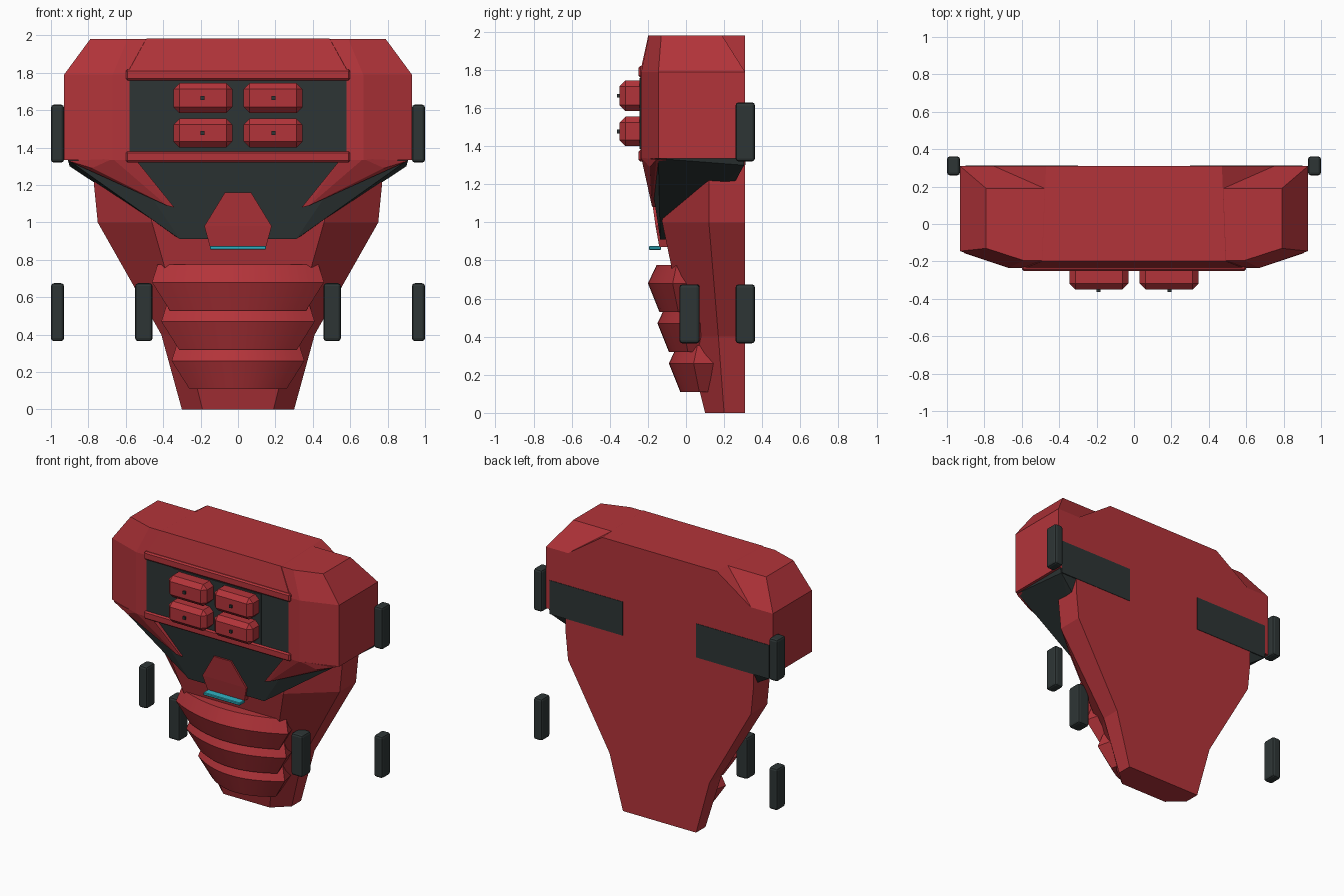
import bpy, bmesh, math
from mathutils import Vector

default = bpy.data.objects.get("Cube")
if default:
    bpy.data.objects.remove(default, do_unlink=True)


def material(name, rgb):
    m = bpy.data.materials.new(name)
    m.use_nodes = True
    m.diffuse_color = (*rgb, 1)
    m.node_tree.nodes["Principled BSDF"].inputs["Base Color"].default_value = (*rgb, 1)
    return m


RED = material("armour red", (0.45, 0.034, 0.042))
DARK = material("dark grey", (0.027, 0.036, 0.036))
CYAN = material("cyan light", (0.03, 0.45, 0.55))


def finish(name, bm, mat):
    bmesh.ops.recalc_face_normals(bm, faces=bm.faces[:])
    me = bpy.data.meshes.new(name)
    bm.to_mesh(me)
    bm.free()
    me.materials.append(mat)
    ob = bpy.data.objects.new(name, me)
    bpy.context.collection.objects.link(ob)
    return ob


def box(name, x, y, z, mat, bevel=0, segments=1):
    bm = bmesh.new()
    bmesh.ops.create_cube(bm, size=1)
    for v in bm.verts:
        for i, (lo, hi) in enumerate((x, y, z)):
            v.co[i] = lo if v.co[i] < 0 else hi
    ob = finish(name, bm, mat)
    if bevel:
        mod = ob.modifiers.new("chamfer", "BEVEL")
        mod.width = bevel
        mod.segments = segments
    return ob


def hull(name, points, mat, mirrored=True):
    bm = bmesh.new()
    for x, y, z in points:
        for s in ((1, -1) if mirrored else (1,)):
            bm.verts.new((x * s, y, z))
    res = bmesh.ops.convex_hull(bm, input=bm.verts[:])
    loose = [v for v in bm.verts if not v.link_faces]
    bmesh.ops.delete(bm, geom=loose, context="VERTS")
    bmesh.ops.dissolve_limit(bm, angle_limit=0.01, verts=bm.verts[:], edges=bm.edges[:])
    return finish(name, bm, mat)


def loft(name, rings, mat):
    bm = bmesh.new()
    loops = [[bm.verts.new(p) for p in ring] for ring in rings]
    n = len(loops[0])
    for a, b in zip(loops, loops[1:]):
        for i in range(n):
            bm.faces.new((a[i], a[(i + 1) % n], b[(i + 1) % n], b[i]))
    bm.faces.new(loops[0])
    bm.faces.new(loops[-1])
    return finish(name, bm, mat)


def chamfered(z, side, front_half, front, corner, back):
    return [(-side, back, z), (-side, corner, z), (-front_half, front, z),
            (front_half, front, z), (side, corner, z), (side, back, z)]


def bowed(z, half, front, corner, back):
    steps = 12
    arc = []
    for i in range(steps + 1):
        t = 2 * i / steps - 1
        arc.append((half * t, front + (corner - front) * t * t, z))
    return [(-half * 0.9, back, z)] + arc + [(half * 0.9, back, z)]


# Shoulders and chest shell
loft("chest_shell", [chamfered(1.335, 0.93, 0.67, -0.235, -0.145, 0.31),
                     chamfered(1.79, 0.93, 0.67, -0.235, -0.145, 0.31),
                     chamfered(1.98, 0.79, 0.59, -0.195, -0.13, 0.19)], RED)
# Raised middle of the chest, full depth at the back
hull("chest_crown", [(0.49, -0.198, 1.982), (0.59, -0.238, 1.80), (0.47, 0.19, 1.982),
                     (0.47, 0.31, 1.982), (0.75, 0.31, 1.79)], RED)

# Tapering trunk
loft("trunk", [chamfered(0, 0.30, 0.19, 0.10, 0.20, 0.31),
               chamfered(0.4, 0.41, 0.29, 0.0, 0.17, 0.31),
               chamfered(1.0, 0.75, 0.46, -0.125, 0.12, 0.31),
               chamfered(1.2, 0.77, 0.5, -0.12, 0.12, 0.31),
               chamfered(1.34, 0.77, 0.5, -0.12, 0.12, 0.31)], RED)

# Dark pan under the chest
hull("under_chest_pan", [(0.91, -0.145, 1.335), (0.91, 0.305, 1.335), (0.6, -0.2, 1.335),
                         (0.9, 0.305, 1.3), (0.74, 0.25, 1.2), (0.74, 0.15, 1.2),
                         (0.31, -0.135, 0.91), (0.31, -0.11, 0.91)], DARK)

# Red straps running from the shoulders toward the middle
for side, label in ((1, "left"), (-1, "right")):
    outline = [(0.55, -0.235, 1.34), (0.67, -0.235, 1.34), (0.91, -0.155, 1.33),
               (0.78, -0.19, 1.29), (0.34, -0.175, 1.08), (0.38, -0.18, 1.09)]
    hull(label + "_chest_strap", [(x * side, y + d, z) for x, y, z in outline
                                  for d in (0, 0.05)], RED, mirrored=False)
    # Dark rear panels
    box(label + "_rear_panel", sorted((0.3 * side, 0.9 * side)), (0.306, 0.313),
        (1.3, 1.55), DARK)

# Waist plate and light bar
hull("waist_plate", [(x, y + d, z) for x, y, z in
                     ((0.07, -0.185, 1.16), (0.18, -0.16, 0.98), (0.15, -0.14, 0.87))
                     for d in (0, 0.06)], RED)
box("waist_light", (-0.15, 0.15), (-0.195, -0.13), (0.855, 0.875), CYAN, 0.004)

# Framed launcher bay
box("launcher_bay", (-0.58, 0.58), (-0.24, -0.232), (1.37, 1.77), DARK)
box("launcher_back_plate", (-0.36, 0.36), (-0.245, -0.238), (1.385, 1.757), DARK)
for low, label in ((1.32, "lower"), (1.76, "upper")):
    box(label + "_bay_bar", (-0.6, 0.6), (-0.25, -0.2), (low, low + 0.06), RED, 0.01)

# Launcher pods with small tips
for side, s_name in ((1, "left"), (-1, "right")):
    for low, high, row in ((1.4, 1.555, "lower"), (1.585, 1.745, "upper")):
        name = row + "_" + s_name
        box(name + "_pod", sorted((0.03 * side, 0.345 * side)), (-0.35, -0.2),
            (low, high), RED, 0.032)
        mid, c = (low + high) / 2, 0.19 * side
        box(name + "_pod_tip", (c - 0.01, c + 0.01), (-0.363, -0.34),
            (mid - 0.01, mid + 0.01), DARK)

# Three bowed belly bands: height, half width and front of the widest line
for i, (z, half, front, back) in enumerate(((0.68, 0.46, -0.2, 0.1),
                                            (0.47, 0.41, -0.15, 0.15),
                                            (0.26, 0.355, -0.09, 0.2))):
    corner = front + 0.13
    band = loft("belly_band_%d" % (i + 1), [
        bowed(z - 0.15, half - 0.095, front + 0.06, corner + 0.03, back - 0.04),
        bowed(z, half, front, corner, back),
        bowed(z + 0.095, half - 0.03, front + 0.045, corner + 0.02, back - 0.05)], RED)
    bpy.ops.object.select_all(action="DESELECT")
    band.select_set(True)
    bpy.context.view_layer.objects.active = band
    bpy.ops.object.shade_smooth_by_angle(angle=math.radians(25))

# Dark rounded blocks on the flanks
for side, s_name in ((1, "left"), (-1, "right")):
    for label, x0, x1, y0, y1, z0 in (("upper_rear", 0.93, 1.0, 0.26, 0.362, 1.32),
                                      ("lower_rear", 0.93, 1.0, 0.26, 0.362, 0.365),
                                      ("lower_front", 0.457, 0.55, -0.035, 0.072, 0.365)):
        box("%s_%s_block" % (s_name, label), sorted((x0 * side, x1 * side)),
            (y0, y1), (z0, z0 + 0.31), DARK, 0.016, 2)
